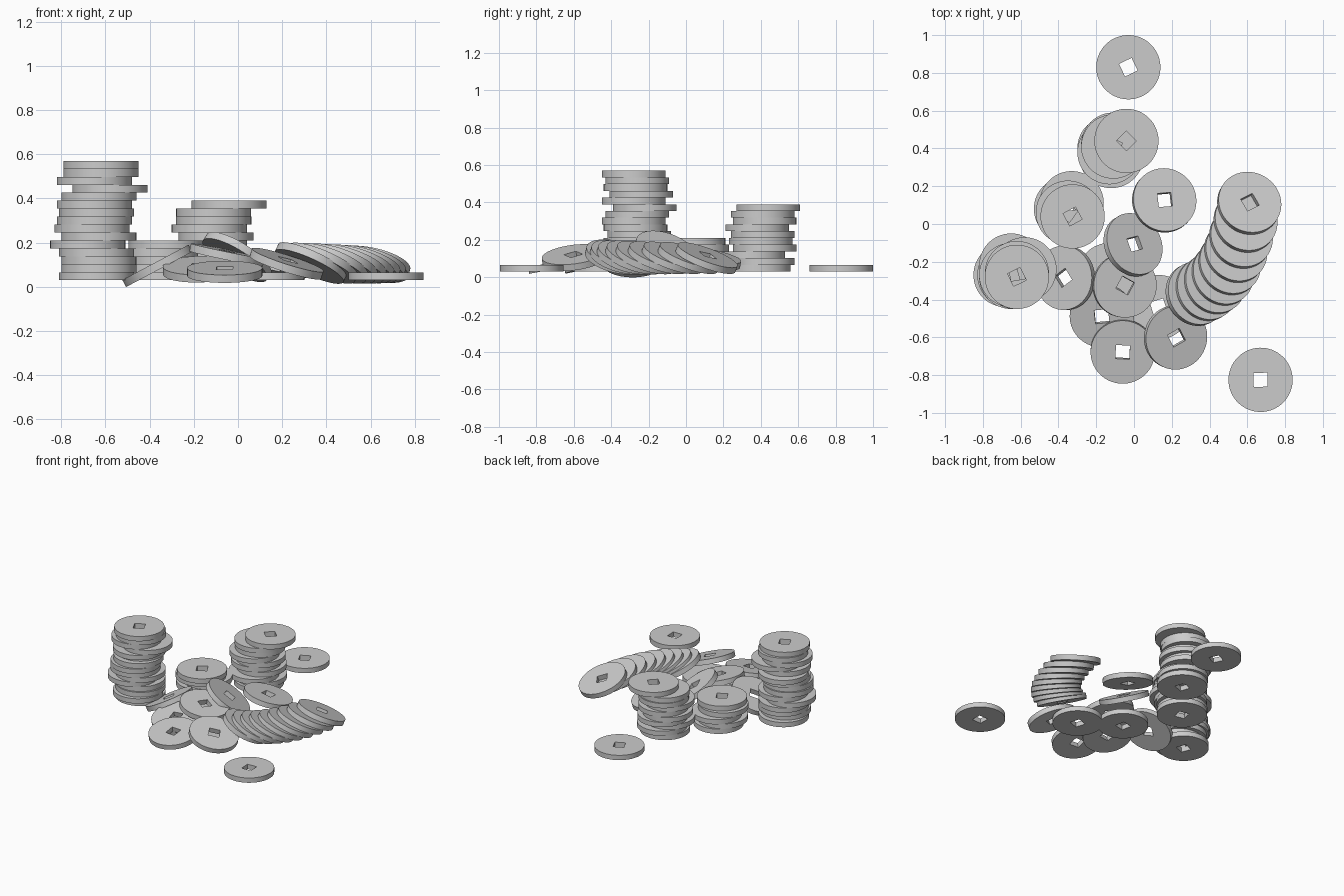
import bpy, random
from math import sin, cos, pi, sqrt
from mathutils import Vector, Matrix

if "Cube" in bpy.data.objects:
    bpy.data.objects.remove(bpy.data.objects["Cube"])

random.seed(4)
R, T, HOLE, N = 0.17, 0.036, 0.037, 64
BASE = 0.03

# shared coin mesh: round disc with a square hole
def coin_mesh():
    verts = []
    for z in (-T / 2, T / 2):
        for i in range(N):
            a = 2 * pi * i / N
            verts.append((R * cos(a), R * sin(a), z))
        for i in range(N):
            a = 2 * pi * i / N
            r = HOLE / max(abs(cos(a)), abs(sin(a)))
            verts.append((r * cos(a), r * sin(a), z))
    faces = []
    for i in range(N):
        j = (i + 1) % N
        ob, ib, ot, it = 0, N, 2 * N, 3 * N
        faces += [(ot + i, ot + j, it + j, it + i),   # top
                  (ob + j, ob + i, ib + i, ib + j),   # bottom
                  (ob + i, ob + j, ot + j, ot + i),   # rim
                  (ib + j, ib + i, it + i, it + j)]   # hole walls
    me = bpy.data.meshes.new("coin")
    me.from_pydata(verts, [], faces)
    me.update()
    return me

MESH = coin_mesh()

# place a coin by centre, tilt (nx, ny of its axis) and spin
def coin(name, x, y, z=BASE + T / 2, nx=0.0, ny=0.0, spin=0.0):
    ob = bpy.data.objects.new(name, MESH)
    bpy.context.collection.objects.link(ob)
    n = Vector((nx, ny, sqrt(1 - nx * nx - ny * ny)))
    tilt = Vector((0, 0, 1)).rotation_difference(n).to_matrix().to_4x4()
    ob.matrix_world = Matrix.Translation((x, y, z)) @ tilt @ Matrix.Rotation(spin, 4, 'Z')
    return ob

# uneven stacks, bottom to top
def stack(name, xs, ys, top_spin):
    for i, (x, y) in enumerate(zip(xs, ys)):
        s = top_spin if i == len(xs) - 1 else random.uniform(0, pi / 2)
        coin(f"{name}_coin_{i + 1}", x, y, BASE + T * (i + 0.5), spin=s)

stack("tall_stack",
      [-.64, -.63, -.63, -.64, -.68, -.63, -.66, -.65, -.64, -.65, -.63, -.58, -.65, -.62, -.62],
      [-.24, -.28, -.25, -.24, -.27, -.25, -.27, -.28, -.26, -.22, -.28, -.24, -.27, -.26, -.28], 0.45)
stack("middle_stack",
      [-.10, -.09, -.12, -.10, -.13, -.10, -.13, -.11, -.11, -.04],
      [.39, .41, .36, .42, .40, .41, .38, .42, .41, .44], pi / 4)
stack("short_stack", [-.34, -.36, -.33, -.35, -.325], [.10, .08, .11, .06, .04], 0.5)

# single flat coins
coin("back_coin", -.03, .83, spin=0.45)
coin("front_coin", .67, -.825, spin=0.03)

# scattered pile
coin("pile_base_right", .13, -.44, spin=0.3)
coin("pile_base_left", -.13, -.27, spin=0.2)
coin("pile_left", -.365, -.285, .095, -.47, 0, 0.6)
coin("pile_front_left", -.17, -.485, .08, -.03, -.25, 0.1)
coin("pile_front", -.06, -.675, .068, 0, -.19, -0.05)
coin("pile_front_right", .22, -.60, .105, .30, -.12, 0.5)
coin("pile_top", -.05, -.325, .145, .20, -.03, -0.5)
coin("pile_steep", -.005, -.11, .135, .50, .30, 0.3)
coin("pile_back", .16, .125, .10, .19, .19, 0.1)

# toppled row following a curve
P0, P1, P2 = Vector((.33, -.37)), Vector((.54, -.29)), Vector((.61, .11))
COUNT = 9
for i in range(COUNT):
    t = i / (COUNT - 1)
    p = P0 * (1 - t) ** 2 + P1 * 2 * t * (1 - t) + P2 * t * t
    az = 0.5 + 0.5 * t
    lean = 0.46 - 0.06 * t
    coin(f"toppled_coin_{i + 1}", p.x, p.y, .108 - .006 * t,
         lean * cos(az), lean * sin(az), 0.5 if i == COUNT - 1 else random.uniform(0, pi / 2))

# smooth rims with sharp edges
for ob in bpy.context.collection.objects:
    ob.select_set(True)
bpy.context.view_layer.objects.active = ob
MESH.shade_smooth()
MESH.set_sharp_from_angle(angle=0.6)
